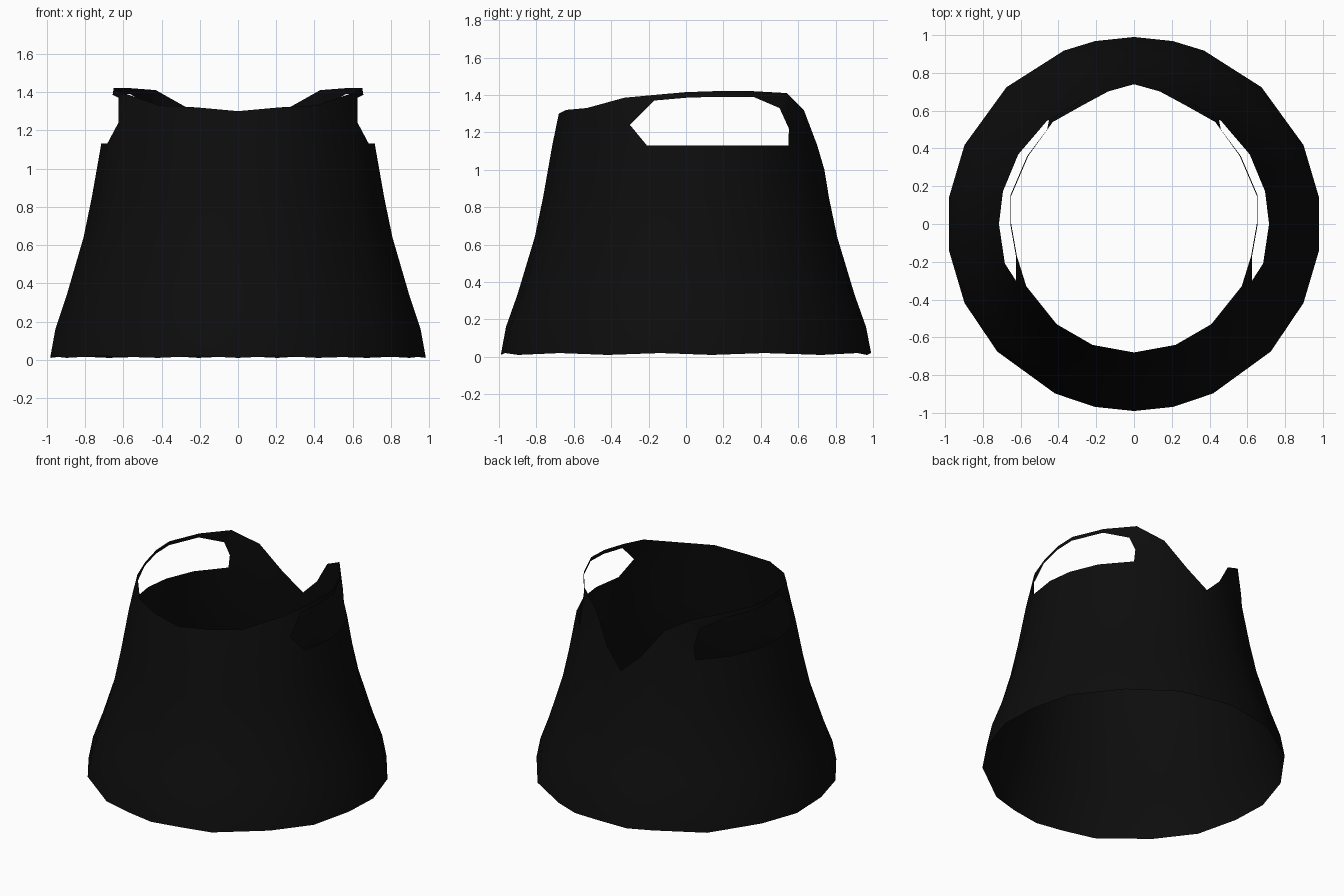
import bpy
import bmesh
from math import sin, cos, radians

cube = bpy.data.objects.get("Cube")
if cube:
    bpy.data.objects.remove(cube, do_unlink=True)

# One flat black cloth colour
cloth = bpy.data.materials.new("black cloth")
cloth.use_nodes = True
colour = (0.004, 0.004, 0.004, 1.0)
cloth.diffuse_color = colour
shader = next(n for n in cloth.node_tree.nodes if n.type == "BSDF_PRINCIPLED")
shader.inputs["Base Color"].default_value = colour
shader.inputs["Roughness"].default_value = 0.9

# Column angles of one half, running from centre front to centre back
hem_angles = [0, 12, 25, 47, 65, 82, 98, 115, 137, 158, 168, 180]
chest_angles = [0, 17, 35, 60, 73, 90, 104, 121, 140, 158, 169, 180]
LAST = len(hem_angles) - 1

# Height and share of the taper from hem to chest for each ring
body_profile = [(0.01, 0.0), (0.16, 0.1), (0.33, 0.32),
                (0.64, 0.66), (0.85, 0.82), (1.13, 1.0)]
HEM_RADIUS, CHEST_RADIUS = 0.99, 0.715

# Neckline: front edge, shoulder straps, then down into the back opening
neckline = [(0, -0.68, 1.3), (0.22, -0.64, 1.32), (0.41, -0.53, 1.33),
            (0.57, -0.33, 1.385), (0.62, -0.17, 1.4), (0.65, 0, 1.415),
            (0.65, 0.15, 1.42), (0.56, 0.36, 1.42), (0.43, 0.54, 1.41),
            (0.27, 0.63, 1.32)]
FRONT_SEAM, BACK_SEAM = 3, 8
STRAP_WIDTH = 0.03


def ring_point(column, height, taper):
    """Point on the flared body, blending hem shape into chest shape."""
    start, end = hem_angles[column], chest_angles[column]
    angle = radians(start + (end - start) * taper)
    radius = HEM_RADIUS + (CHEST_RADIUS - HEM_RADIUS) * taper
    if taper == 0 and column % 2:
        height += 0.01          # slightly wavy hem
    if taper == 1 and column == LAST:
        height, radius = 1.0, 0.74   # lowest point of the back opening
    return radius * sin(angle), -radius * cos(angle), height


bm = bmesh.new()

# Flared body, open at the hem
rings = [[bm.verts.new(ring_point(c, z, t)) for c in range(LAST + 1)]
         for z, t in body_profile]
for lower, upper in zip(rings, rings[1:]):
    for c in range(LAST):
        bm.faces.new((lower[c], lower[c + 1], upper[c + 1], upper[c]))
chest = rings[-1]
rim = [bm.verts.new(p) for p in neckline]

# Front bib and the front edge of the armhole
front_edge = bm.verts.new((0.625, -0.3, 1.24))
for c in range(FRONT_SEAM - 1):
    bm.faces.new((chest[c], chest[c + 1], rim[c + 1], rim[c]))
bm.faces.new((chest[2], chest[3], front_edge, rim[3], rim[2]))
bm.faces.new((chest[3], chest[4], front_edge))

# Narrow shoulder strap over the armhole
under = {c: bm.verts.new((x + 0.005, y, z - STRAP_WIDTH))
         for c, (x, y, z) in enumerate(neckline)
         if FRONT_SEAM < c < BACK_SEAM}
bm.faces.new((front_edge, under[4], rim[4], rim[3]))
for c in range(FRONT_SEAM + 1, BACK_SEAM - 1):
    bm.faces.new((under[c], under[c + 1], rim[c + 1], rim[c]))

# Back edge of the armhole and the back panel beside the opening
back_edge = bm.verts.new((0.45, 0.55, 1.22))
back_corner = bm.verts.new((0.46, 0.5, 1.33))
bm.faces.new((under[7], back_corner, rim[8], rim[7]))
bm.faces.new((back_corner, back_edge, rim[8]))
bm.faces.new((chest[8], chest[9], rim[9], rim[8], back_edge))
bm.faces.new((chest[9], chest[10], rim[9]))

mesh = bpy.data.meshes.new("sleeveless_garment")
bm.to_mesh(mesh)
bm.free()
mesh.materials.append(cloth)
garment = bpy.data.objects.new("sleeveless_garment", mesh)
bpy.context.collection.objects.link(garment)

# The other half
mirror = garment.modifiers.new("mirror", "MIRROR")
mirror.use_axis[0] = True
mirror.merge_threshold = 0.001

bpy.ops.object.select_all(action="DESELECT")
garment.select_set(True)
bpy.context.view_layer.objects.active = garment
bpy.ops.object.shade_smooth_by_angle(angle=radians(40))
